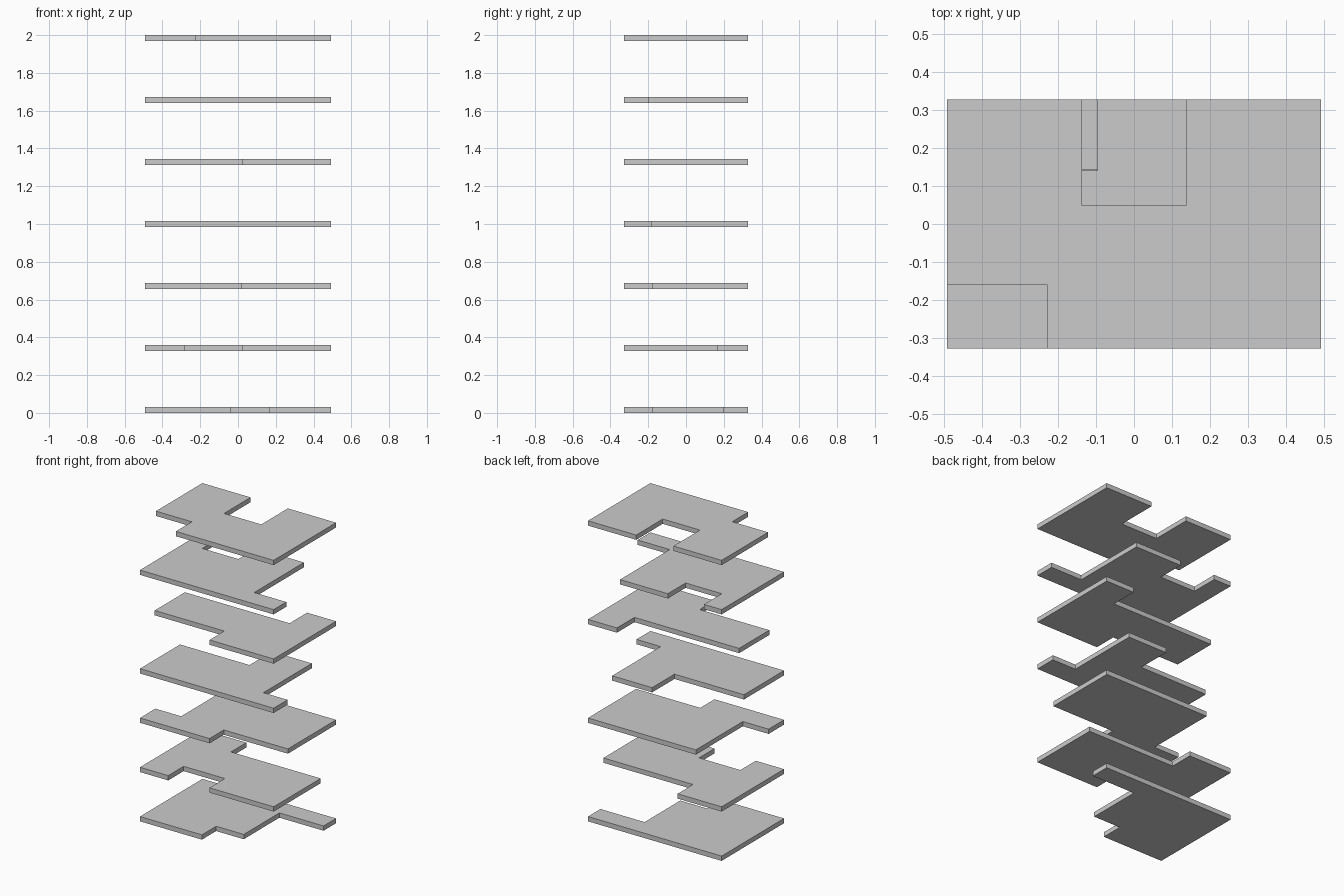
import bpy, bmesh

if "Cube" in bpy.data.objects:
    bpy.data.objects.remove(bpy.data.objects["Cube"])

W, D = 0.492, 0.328        # half width and half depth of every slab
T, PITCH = 0.032, 0.328    # slab thickness and storey spacing

# Rectangular notches (x0, x1, y0, y1) cut from each slab, bottom to top
NOTCHES = [
    [(-0.036, W, -D, -0.178), (0.167, W, -D, 0.197)],
    [(-0.284, 0.02, -D, -0.166), (-0.168, W, 0.166, D)],
    [(0.02, W, -D, -0.178), (-W, -0.302, -0.166, D)],
    [(-W, 0.02, 0.093, D), (0.314, W, -0.182, D)],
    [(-W, 0.02, -D, -0.173), (-W, 0.279, 0.144, D)],
    [(-0.362, -0.096, 0.141, D), (0.256, W, -0.195, D)],
    [(-W, -0.228, -D, -0.16), (-0.137, 0.137, 0.049, D)],
]


def floor_slab(name, z, notches):
    bm = bmesh.new()
    bm.faces.new([bm.verts.new((x, y, 0)) for x, y in
                  ((-W, -D), (W, -D), (W, D), (-W, D))])
    # score the sheet along every notch edge
    for n in notches:
        for i, v in enumerate(n):
            axis = (1, 0, 0) if i < 2 else (0, 1, 0)
            if abs(v) < (W if i < 2 else D):
                bmesh.ops.bisect_plane(bm, geom=bm.verts[:] + bm.edges[:] + bm.faces[:],
                                       plane_co=[v * a for a in axis], plane_no=axis)
    # drop the pieces inside the notches and merge the rest
    gone = []
    for f in bm.faces:
        c = f.calc_center_median()
        if any(x0 < c.x < x1 and y0 < c.y < y1 for x0, x1, y0, y1 in notches):
            gone.append(f)
    bmesh.ops.delete(bm, geom=gone, context='FACES')
    bmesh.ops.dissolve_limit(bm, angle_limit=0.01, verts=bm.verts[:], edges=bm.edges[:])
    # thicken
    ext = bmesh.ops.extrude_face_region(bm, geom=bm.faces[:], use_keep_orig=True)
    bmesh.ops.translate(bm, vec=(0, 0, T),
                        verts=[e for e in ext['geom'] if isinstance(e, bmesh.types.BMVert)])
    bmesh.ops.recalc_face_normals(bm, faces=bm.faces[:])
    me = bpy.data.meshes.new(name)
    bm.to_mesh(me)
    bm.free()
    ob = bpy.data.objects.new(name, me)
    ob.location.z = z
    bpy.context.collection.objects.link(ob)


for level, notches in enumerate(NOTCHES):
    floor_slab(f"floor_slab_{level + 1}", level * PITCH, notches)
